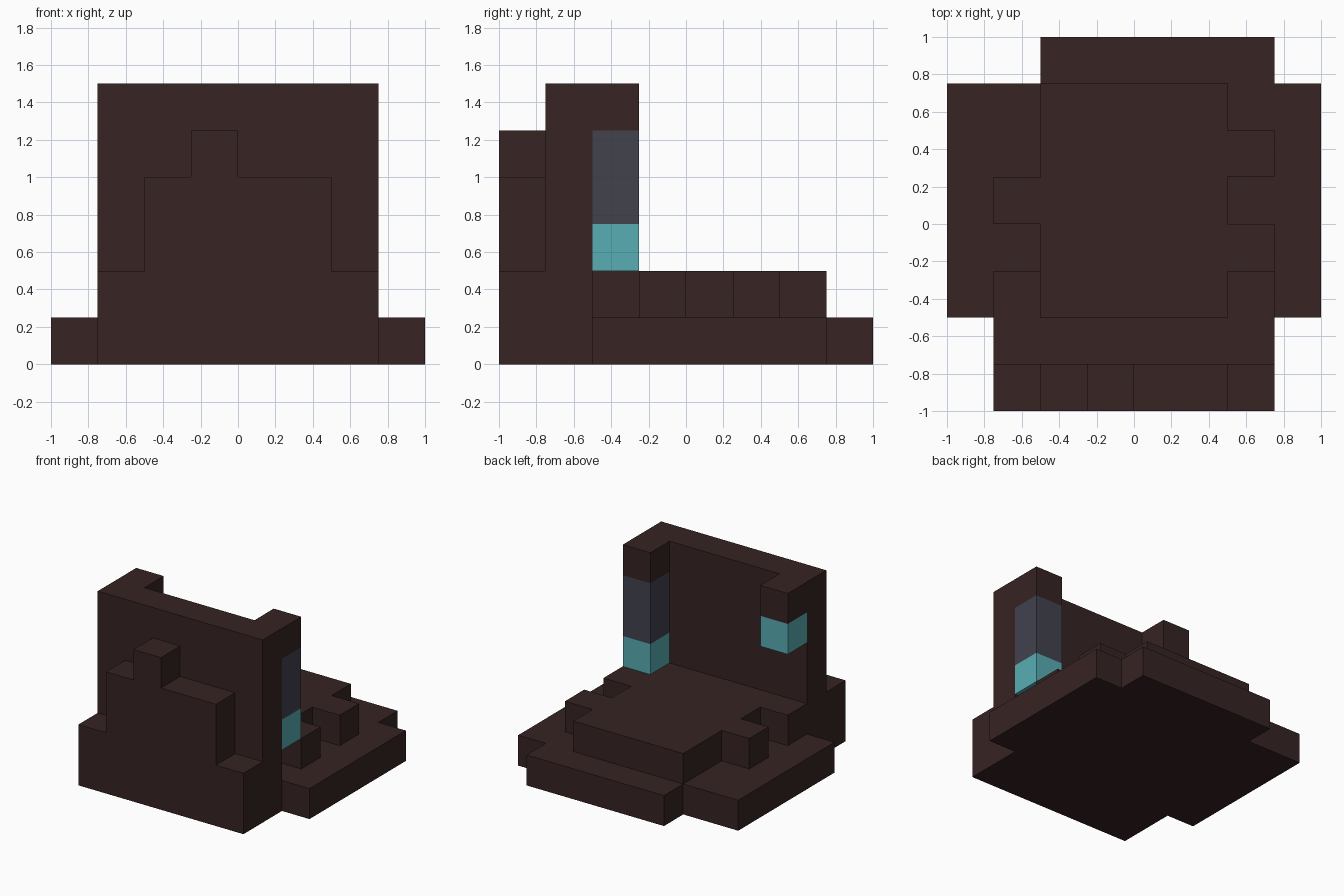
import bpy
import bmesh
from mathutils import Vector

UNIT = 0.25  # every block edge lies on this grid

if "Cube" in bpy.data.objects:
    bpy.data.objects.remove(bpy.data.objects["Cube"], do_unlink=True)


def make_material(name, rgb):
    mat = bpy.data.materials.new(name)
    mat.use_nodes = True
    color = (*rgb, 1.0)
    mat.diffuse_color = color
    bsdf = next(n for n in mat.node_tree.nodes if n.type == "BSDF_PRINCIPLED")
    bsdf.inputs["Base Color"].default_value = color
    return mat


dark = make_material("dark_brown", (0.038, 0.0168, 0.0168))
slate = make_material("slate_grey", (0.054, 0.054, 0.076))
teal = make_material("teal", (0.098, 0.42, 0.456))


def extrude(name, outline, start, end, mat, upright=False):
    """Extrude a grid outline along z, or along y when upright."""
    def place(a, b, depth):
        point = (a, depth, b) if upright else (a, b, depth)
        return Vector(point) * UNIT

    bm = bmesh.new()
    face = bm.faces.new([bm.verts.new(place(a, b, start)) for a, b in outline])
    grown = bmesh.ops.extrude_face_region(bm, geom=[face])
    verts = [v for v in grown["geom"] if isinstance(v, bmesh.types.BMVert)]
    offset = place(0, 0, end - start)
    bmesh.ops.translate(bm, verts=verts, vec=offset)
    bmesh.ops.recalc_face_normals(bm, faces=bm.faces)
    mesh = bpy.data.meshes.new(name)
    bm.to_mesh(mesh)
    bm.free()
    mesh.materials.append(mat)
    obj = bpy.data.objects.new(name, mesh)
    bpy.context.collection.objects.link(obj)
    return obj


def rect(x0, y0, x1, y1):
    return [(x0, y0), (x1, y0), (x1, y1), (x0, y1)]


# Wide bottom slab with a rear lip
extrude("base_slab", [(-4, -2), (4, -2), (4, 3), (3, 3), (3, 4),
                      (-2, 4), (-2, 3), (-4, 3)], 0, 1, dark)

# Raised platform with uneven side bumps
extrude("raised_platform", [
    (-3, -2), (2, -2), (2, -1), (3, -1), (3, 0), (2, 0), (2, 1), (3, 1),
    (3, 2), (2, 2), (2, 3), (-2, 3), (-2, 1), (-3, 1), (-3, 0), (-2, 0),
    (-2, -1), (-3, -1)], 1, 2, dark)

# Tall front wall
extrude("tall_wall", rect(-3, -3, 3, -2), 0, 6, dark)

# Stepped block against the outside of the wall
extrude("stepped_front", [
    (-3, 0), (3, 0), (3, 2), (2, 2), (2, 4), (0, 4), (0, 5), (-1, 5),
    (-1, 4), (-2, 4), (-2, 2), (-3, 2)], -4, -3, dark, upright=True)

# Hanging corner posts, in coloured bands from the top down
posts = {
    "left": (2, [("cap", 5, 6, dark), ("shaft", 3, 5, slate), ("tip", 2, 3, teal)]),
    "right": (-3, [("cap", 5, 6, dark), ("tip", 4, 5, teal)]),
}
for side, (x, bands) in posts.items():
    for part, low, high, mat in bands:
        extrude(f"{side}_post_{part}", rect(x, -2, x + 1, -1), low, high, mat)
